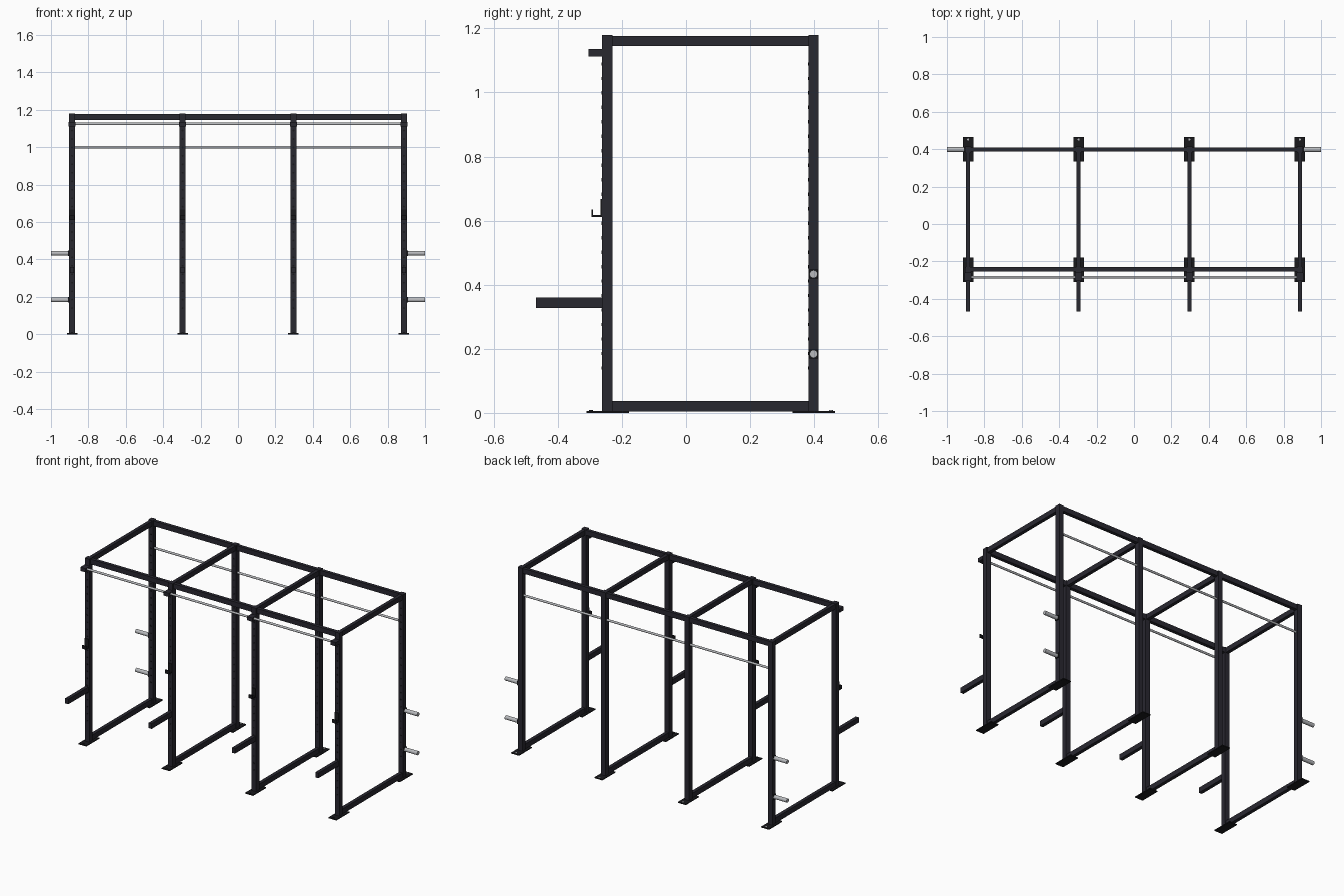
import bpy, bmesh, math
from mathutils import Matrix, Vector

if "Cube" in bpy.data.objects:
    bpy.data.objects.remove(bpy.data.objects["Cube"])


def material(name, rgb):
    m = bpy.data.materials.new(name)
    m.diffuse_color = (*rgb, 1)
    m.use_nodes = True
    m.node_tree.nodes["Principled BSDF"].inputs["Base Color"].default_value = m.diffuse_color
    return m


FRAME = material("charcoal frame", (0.022, 0.021, 0.030))
BLACK = material("black fittings", (0.010, 0.010, 0.012))
STEEL = material("bare steel", (0.48, 0.49, 0.51))


def finish(name, bm, mat):
    me = bpy.data.meshes.new(name)
    bm.to_mesh(me)
    bm.free()
    me.materials.append(mat)
    ob = bpy.data.objects.new(name, me)
    bpy.context.collection.objects.link(ob)
    return ob


def add_box(bm, x, y, z):
    """Box from (min, max) pairs."""
    c = Vector((sum(x) / 2, sum(y) / 2, sum(z) / 2))
    s = (x[1] - x[0], y[1] - y[0], z[1] - z[0], 1)
    bmesh.ops.create_cube(bm, size=1, matrix=Matrix.Translation(c) @ Matrix.Diagonal(s))


def add_rod(bm, centre, radius, length, axis, sides=16):
    rot = {"x": Matrix.Rotation(math.pi / 2, 4, "Y"),
           "y": Matrix.Rotation(math.pi / 2, 4, "X"),
           "z": Matrix()}[axis]
    bmesh.ops.create_cone(bm, cap_ends=True, segments=sides, radius1=radius, radius2=radius,
                          depth=length, matrix=Matrix.Translation(centre) @ rot)


def boxes(name, mat, *specs):
    bm = bmesh.new()
    for s in specs:
        add_box(bm, *s)
    return finish(name, bm, mat)


def rods(name, mat, *specs):
    bm = bmesh.new()
    for s in specs:
        add_rod(bm, *s)
    for f in bm.faces:
        f.smooth = len(f.verts) == 4
    for e in bm.edges:
        e.smooth = all(len(f.verts) == 4 for f in e.link_faces)
    return finish(name, bm, mat)


POST_X = (-0.887, -0.296, 0.296, 0.887)
FRONT_Y, BACK_Y = -0.246, 0.398
H = 0.0162   # half post width
B = 0.011    # half beam width
TOP = 1.18

for x in POST_X:
    for side, y in (("front", FRONT_Y), ("back", BACK_Y)):
        boxes(side + "_post", FRAME, ((x - H, x + H), (y - H, y + H), (0.004, TOP)))
        # row of adjustment holes on the front face
        rods(side + "_post_holes", BLACK,
             *[((x, y - H, 0.14 + 0.0452 * i), 0.005, 0.002, "y", 10) for i in range(22)])
        # foot plate, longer towards the outside of the frame
        y0, y1 = (-0.31, -0.178) if side == "front" else (0.333, 0.465)
        boxes(side + "_foot_plate", BLACK, ((x - 0.028, x + 0.028), (y0, y1), (0, 0.006)))
        yb = y0 + 0.013 if side == "front" else y1 - 0.013
        rods(side + "_anchor_bolt", STEEL if side == "back" else BLACK,
             ((x, yb, 0.006), 0.006, 0.005, "z", 10))

    # side rails joining front and back posts
    span = (FRONT_Y + H, BACK_Y - H)
    boxes("top_side_rail", FRAME, ((x - B, x + B), span, (1.145, 1.177)))
    boxes("bottom_side_rail", FRAME, ((x - B, x + B), span, (0.004, 0.037)))

    # safety arm with its mounting plate
    boxes("safety_arm", FRAME, ((x - B, x + B), (-0.468, FRONT_Y - H), (0.327, 0.360)))

    # bar hook: back plate, shelf and lip
    w = (x - 0.014, x + 0.014)
    boxes("bar_hook", BLACK, (w, (-0.267, -0.262), (0.611, 0.667)),
          (w, (-0.295, -0.262), (0.611, 0.618)), (w, (-0.295, -0.290), (0.611, 0.634)))

    # bracket that holds the front pull-up bar
    boxes("bar_bracket", FRAME, ((x - 0.019, x + 0.019), (-0.304, FRONT_Y - H), (1.112, 1.136)))

# long top beams between the posts
for a, b in zip(POST_X, POST_X[1:]):
    for side, y in (("front", FRONT_Y + 0.004), ("back", BACK_Y)):
        boxes(side + "_top_beam", FRAME, ((a + H, b - H), (y - B, y + B), (1.145, 1.177)))

# pull-up bars
rods("front_pull_up_bar", STEEL, ((0, -0.284, 1.125), 0.007, 1.774, "x"))
rods("back_pull_up_bar", STEEL, ((0, BACK_Y, 1.0), 0.007, 1.774, "x"))

# plate storage pegs on both ends
for s in (-1, 1):
    for z in (0.184, 0.433):
        rods("storage_peg", STEEL, ((s * 0.9525, BACK_Y, z), 0.0125, 0.095, "x"))
        boxes("peg_flange", BLACK, (sorted((s * 0.902, s * 0.909)),
                                    (BACK_Y - 0.014, BACK_Y + 0.014), (z - 0.014, z + 0.014)))
